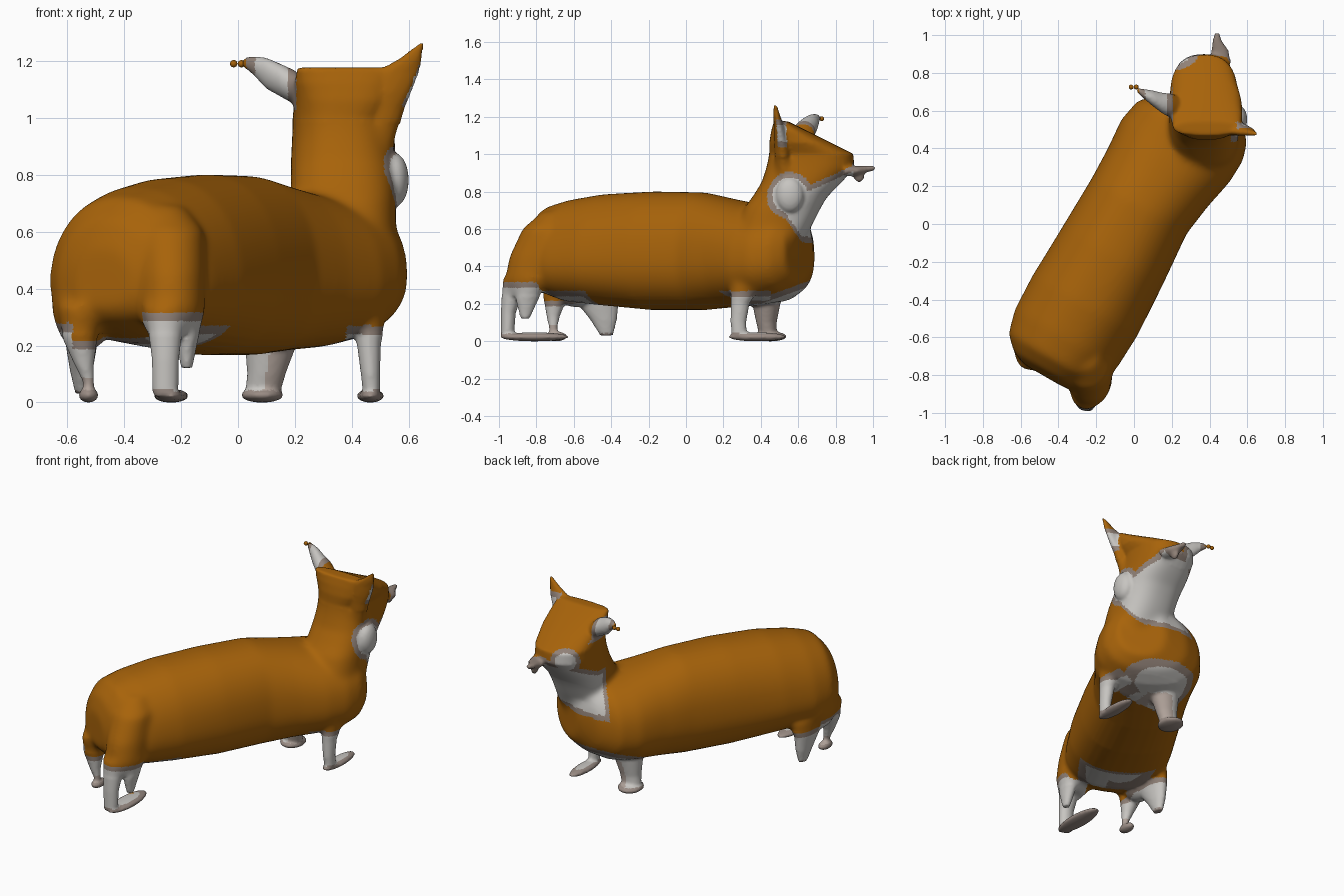
import bpy, bmesh, math
from mathutils import Vector

old = bpy.data.objects.get("Cube")
if old:
    bpy.data.objects.remove(old, do_unlink=True)


def material(name, rgb):
    m = bpy.data.materials.new(name)
    m.use_nodes = True
    m.diffuse_color = (*rgb, 1)
    bsdf = m.node_tree.nodes["Principled BSDF"]
    bsdf.inputs["Base Color"].default_value = (*rgb, 1)
    bsdf.inputs["Roughness"].default_value = 0.8
    return m


MATS = [material("orange_fur", (0.39, 0.125, 0.003)),
        material("white_fur", (0.57, 0.555, 0.53)),
        material("grey_fur_edge", (0.28, 0.22, 0.185)),
        material("pinkish_leg", (0.43, 0.36, 0.32)),
        material("dull_paw", (0.32, 0.26, 0.23))]
ORANGE, WHITE, GREY, PINK, PAW = range(5)

X, Y, Z = Vector((1, 0, 0)), Vector((0, 1, 0)), Vector((0, 0, 1))
ALONG = Vector((0.5, 0.866, 0))      # the trunk runs diagonally
ACROSS = Vector((0.866, -0.5, 0))
CHEEK = Vector((.55, .555, .78))
MUZZLE_SPOT = Vector((.26, .88, .94))
bm = bmesh.new()


def loft(rings, u, v, power=2.0, n=40):
    """Closed skin through superellipse rings (centre, half u, half v, taper)."""
    loops = []
    for centre, a, b, taper in rings:
        loop = []
        for i in range(n):
            t = 2 * math.pi * i / n
            c, s = math.cos(t), math.sin(t)
            cu = math.copysign(abs(c) ** (2 / power), c)
            sv = math.copysign(abs(s) ** (2 / power), s)
            side = a * cu * (1 - taper * sv)
            loop.append(bm.verts.new(Vector(centre) + u * side + v * b * sv))
        loops.append(loop)
    for p, q in zip(loops, loops[1:]):
        for i in range(n):
            j = (i + 1) % n
            bm.faces.new((p[i], p[j], q[j], q[i]))
    bm.faces.new(loops[0][::-1])
    bm.faces.new(loops[-1])


def ball(centre, radii):
    made = bmesh.ops.create_uvsphere(bm, u_segments=24, v_segments=14, radius=1)
    for v in made["verts"]:
        v.co = Vector([c + p * r for c, p, r in zip(centre, v.co, radii)])


def upright(rings, power=2.0):
    """Loft of level rings: x, y, z, half x, half y."""
    loft([((x, y, z), a, b, 0) for x, y, z, a, b in rings], X, Y, power)


# Trunk: position along, shift across, half width, underside, top, taper
trunk = [(-.93, 0, .12, .33, .54, .1), (-.90, 0, .20, .29, .64, .15),
         (-.83, 0, .27, .25, .72, .18), (-.70, 0, .305, .21, .755, .18),
         (-.50, 0, .315, .19, .785, .15), (-.20, -.005, .305, .165, .80, .1),
         (.10, -.015, .29, .165, .795, .08), (.28, -.005, .305, .18, .76, .08),
         (.45, .005, .33, .19, .73, .08), (.58, .02, .32, .21, .72, .08),
         (.68, .055, .255, .25, .70, .08), (.75, .09, .15, .32, .64, 0)]
loft([(ALONG * t + ACROSS * s + Z * (lo + hi) / 2 - X * .01, w, (hi - lo) / 2, k)
      for t, s, w, lo, hi, k in trunk], ACROSS, Z, 2.3)

# Neck and blunt wedge head
upright([(.37, .44, .42, .15, .14), (.37, .45, .54, .19, .18),
         (.37, .48, .63, .185, .20), (.37, .515, .71, .185, .205),
         (.37, .555, .77, .185, .20), (.37, .62, .85, .185, .215),
         (.37, .665, .93, .18, .235), (.37, .67, 1.0, .178, .225),
         (.385, .61, 1.06, .187, .165), (.385, .555, 1.12, .187, .10),
         (.385, .507, 1.175, .177, .037)], 2.5)
ball(CHEEK, (.05, .075, .095))

# Ears
upright([(.47, .53, .88, .075, .05), (.485, .52, .96, .08, .045),
         (.505, .515, 1.03, .08, .042),
         (.525, .505, 1.09, .085, .036), (.56, .495, 1.16, .078, .026),
         (.605, .485, 1.205, .042, .018), (.645, .478, 1.26, .009, .010)])
loft([((.25, .61, 1.07), .06, .05, 0), ((.20, .625, 1.105), .065, .06, 0),
      ((.15, .64, 1.13), .055, .058, 0), ((.10, .665, 1.155), .042, .055, 0),
      ((.05, .69, 1.184), .025, .032, 0), ((.015, .71, 1.193), .012, .014, 0)],
     Y, Z)

# Nose
loft([((.46, .85, .91), .055, .03, 0), ((.455, .92, .91), .045, .026, 0),
      ((.44, .97, .92), .025, .018, 0), ((.44, 1.01, .925), .014, .014, 0)], X, Z)
ball((.45, .925, .885), (.02, .03, .038))

# Thighs
upright([(-.245, -.88, .24, .08, .07), (-.235, -.83, .32, .115, .14),
         (-.235, -.79, .45, .12, .155), (-.24, -.75, .60, .12, .125),
         (-.26, -.70, .69, .07, .07)])
ball((-.54, -.58, .35), (.115, .17, .17))

# Hind legs, with the short stubs beside them
upright([(-.25, -.90, .34, .09, .08), (-.255, -.93, .25, .06, .055),
         (-.255, -.95, .15, .048, .04), (-.255, -.955, .02, .045, .035)])
upright([(-.55, -.68, .34, .085, .10), (-.555, -.70, .22, .06, .06),
         (-.54, -.71, .13, .034, .035), (-.525, -.71, .07, .02, .022),
         (-.525, -.71, .02, .02, .022)])
upright([(-.19, -.82, .34, .08, .09), (-.18, -.85, .22, .04, .06),
         (-.18, -.86, .12, .02, .025)])
upright([(-.53, -.47, .30, .07, .14), (-.55, -.47, .20, .055, .11),
         (-.55, -.44, .11, .04, .07), (-.55, -.425, .03, .022, .035)])

# Front legs
upright([(.13, .42, .30, .11, .10), (.115, .43, .20, .09, .075),
         (.10, .43, .10, .068, .055), (.085, .44, .02, .06, .045)])
upright([(.46, .32, .30, .06, .08), (.46, .29, .20, .042, .05),
         (.465, .28, .10, .034, .042), (.47, .285, .02, .03, .04)])

# Flat paws
for centre, radii in [((-.235, -.81, .022), (.062, .185, .024)),
                      ((-.525, -.695, .024), (.036, .06, .026)),
                      ((.085, .45, .024), (.076, .09, .026)),
                      ((.465, .38, .022), (.048, .155, .024))]:
    ball(centre, radii)

# Fuse everything into one soft skin
raw_mesh = bpy.data.meshes.new("raw_animal")
bmesh.ops.recalc_face_normals(bm, faces=bm.faces)
bm.to_mesh(raw_mesh)
bm.free()
raw = bpy.data.objects.new("raw_animal", raw_mesh)
bpy.context.collection.objects.link(raw)
remesh = raw.modifiers.new("fuse", "REMESH")
remesh.mode = "VOXEL"
remesh.voxel_size = 0.01
soften = raw.modifiers.new("soften", "SMOOTH")
soften.factor = 0.5
soften.iterations = 4
bpy.context.view_layer.update()
evaluated = raw.evaluated_get(bpy.context.evaluated_depsgraph_get())
skin = bpy.data.meshes.new_from_object(evaluated)
bpy.data.objects.remove(raw, do_unlink=True)
skin.name = "animal_body"
body = bpy.data.objects.new("animal_body", skin)
bpy.context.collection.objects.link(body)

# Blend the thick parts further, sparing paws, ears, cheek and nose
bm = bmesh.new()
bm.from_mesh(skin)
thick = [v for v in bm.verts if .24 < v.co.z < .98 and v.co.y < .84
         and (v.co - CHEEK).length > .11]
for _ in range(25):
    bmesh.ops.smooth_vert(bm, verts=thick, factor=0.5, use_axis_x=True,
                          use_axis_y=True, use_axis_z=True)
floor = min(v.co.z for v in bm.verts)
bmesh.ops.translate(bm, verts=bm.verts, vec=-Z * floor)
bm.to_mesh(skin)
bm.free()


def fur(p, n):
    """Choose the fur colour from place and direction."""
    x, y, z = p
    t, s = p.dot(ALONG), p.dot(ACROSS)
    if y > .89 and z < .955 and abs(x - .45) < .07:
        return GREY
    if z < .042:
        return PAW
    # Pinkish inner foreleg and thin hind ankle
    if x < .25 and y > .3 and z < .2 and n.x > 0:
        return PINK
    if x < -.45 and y < -.6 and z < .09:
        return PINK
    # White throat, cheek and a spot on the muzzle
    upper = .83 if y < .65 else .83 + (y - .65) * .45
    lower = .53 + max(0, .62 - y) * 1.4
    depth = [min(upper - z, z - lower, y - .49, x + y - .75),
             .125 - (p - CHEEK).length, .10 - (p - MUZZLE_SPOT).length]
    # White legs and undersides
    if y > .3 and t > .30:
        depth.append(min(.23 + max(0, y - .40) * .36 - z, (t - .30) * 2))
    if x > .38 and .15 < y < .45:
        depth.append(.27 - z)
    if t < -.75:
        if s > .15:
            depth.append(.315 - z)
        elif s < -.05:
            depth.append((.28 if x < -.58 else .22) - z)
    elif t < -.48:
        depth.append(min((.27 if s > .05 else .235) - z, -.48 - t))
    if x < -.45 and y > -.65:
        depth.append(.23 - z)
    # Pale ear linings
    if z > 1.03 and x < .22:
        depth.append(min(x - .03, .205 - x))
    if y < .54 and (n.y > .2 or n.x > .6):
        depth.append(min(x - .54, 1.19 - z, z - 1.04))
    d = max(depth)
    return WHITE if d > .03 else GREY if d > 0 else ORANGE


skin.materials.clear()
for m in MATS:
    skin.materials.append(m)
for f in skin.polygons:
    f.material_index = fur(f.center, f.normal)
    f.use_smooth = True

# Loose tufts beyond the ear tip
for i, x in enumerate((-.015, .012)):
    bpy.ops.mesh.primitive_uv_sphere_add(segments=12, ring_count=8, radius=.013,
                                         location=(x, .725, 1.19))
    tuft = bpy.context.object
    tuft.name = f"ear_tuft_{i + 1}"
    tuft.data.materials.append(MATS[ORANGE])
    bpy.ops.object.shade_smooth()
